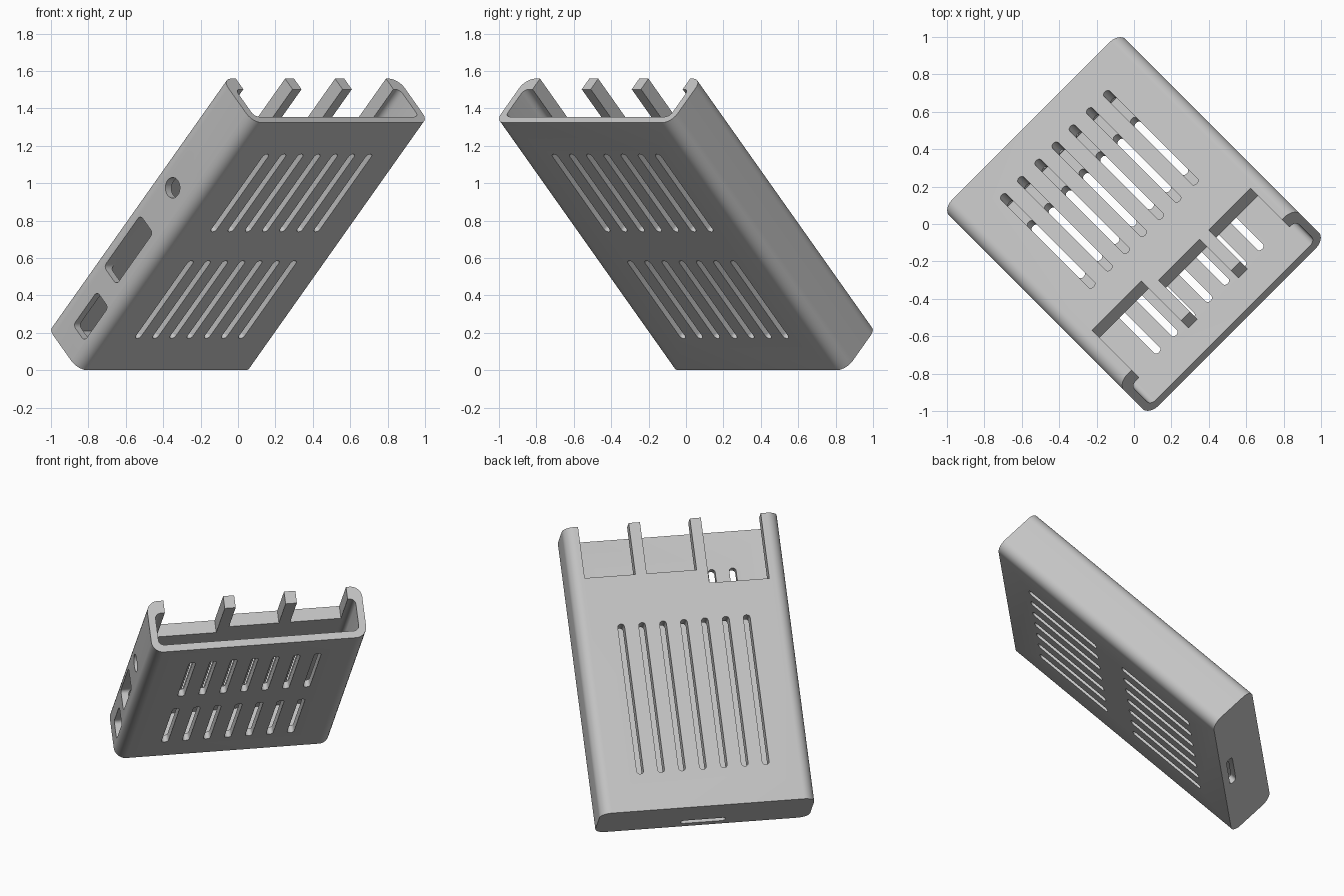
import bpy, bmesh, math
from mathutils import Matrix

if "Cube" in bpy.data.objects:
    bpy.data.objects.remove(bpy.data.objects["Cube"], do_unlink=True)

# Sleeve size in its own frame: w across, l along, t through the thickness
HALF_W, LENGTH, THICK = 0.667, 1.871, 0.333
SIDE, FLOOR, ROOF = 0.045, 0.045, 0.08
SLOT = 0.021                                   # half width of a vent slot


def prism(bm, plane, a, b, h, r=0.0, seg=6):
    """Rounded rectangle a x b in the given plane, extruded over range h."""
    place = {"wl": lambda p, q, s: (p, q, s),
             "wt": lambda p, q, s: (p, s, q),
             "lt": lambda p, q, s: (s, p, q)}[plane]
    corners = [(a[1], b[1], -1, -1), (a[0], b[1], 1, -1),
               (a[0], b[0], 1, 1), (a[1], b[0], -1, 1)]
    pts = []
    for i, (x, y, sx, sy) in enumerate(corners):
        if r == 0:
            pts.append((x, y))
            continue
        for k in range(seg + 1):
            ang = math.radians(90 * (i + k / seg))
            pts.append((x + sx * r + r * math.cos(ang), y + sy * r + r * math.sin(ang)))
    # drop doubled points where two arcs meet
    pts = [p for i, p in enumerate(pts) if math.dist(p, pts[i - 1]) > 1e-5]
    low, high = ([bm.verts.new(place(p, q, s)) for p, q in pts] for s in h)
    bm.faces.new(low)
    bm.faces.new(high)
    for i in range(len(pts)):
        bm.faces.new((low[i - 1], low[i], high[i], high[i - 1]))


def make(name, bm):
    bmesh.ops.recalc_face_normals(bm, faces=bm.faces)
    me = bpy.data.meshes.new(name)
    bm.to_mesh(me)
    bm.free()
    ob = bpy.data.objects.new(name, me)
    bpy.context.collection.objects.link(ob)
    return ob


# Solid rounded body
bm = bmesh.new()
prism(bm, "wt", (-HALF_W, HALF_W), (0, THICK), (0, LENGTH), 0.07, 10)
case = make("case_sleeve", bm)

# Cavity, open at the upper end
cavity = bmesh.new()
prism(cavity, "wt", (SIDE - HALF_W, HALF_W - SIDE), (FLOOR, THICK - ROOF),
      (SIDE, LENGTH + 0.1), 0.035)

# Vent slots and the three open bays that leave prongs in the roof
vents = bmesh.new()
for i in range(-3, 4):
    w = (0.13 * i - SLOT, 0.13 * i + SLOT)
    prism(vents, "wl", w, (0.24, 1.22), (THICK - 0.12, THICK + 0.1), SLOT - 0.001, 4)
    for l in ((0.24, 0.827), (1.046, 1.633)):
        prism(vents, "wl", w, l, (-0.1, FLOOR + 0.03), SLOT - 0.001, 4)
for w0, w1, l0 in ((-0.56, -0.188, 1.445), (-0.12, 0.19, 1.535), (0.26, 0.575, 1.535)):
    prism(vents, "wl", (w0, w1), (l0, LENGTH + 0.1), (THICK - 0.12, THICK + 0.1))

# Side ports, round socket and the end card slot
ports = bmesh.new()
side = (-HALF_W - 0.1, -HALF_W + SIDE + 0.04)
prism(ports, "lt", (0.145, 0.40), (0.075, 0.195), side, 0.025)
prism(ports, "lt", (0.53, 0.92), (0.117, 0.252), side, 0.025)
prism(ports, "lt", (1.141, 1.251), (0.128, 0.238), side, 0.0549, 8)
prism(ports, "wt", (-0.14, 0.14), (0.05, 0.10), (-0.1, SIDE + 0.04), 0.024)

cutters = [make(n + "_cutter", b) for n, b in
           (("cavity", cavity), ("vent", vents), ("port", ports))]
for cut in cutters:
    cut.hide_render = True
    mod = case.modifiers.new(cut.name, "BOOLEAN")
    mod.operation = "DIFFERENCE"
    mod.solver = "EXACT"
    mod.object = cut
bpy.context.view_layer.update()
deps = bpy.context.evaluated_depsgraph_get()
mesh = bpy.data.meshes.new_from_object(case.evaluated_get(deps))
case.modifiers.clear()
case.data = mesh
for cut in cutters:
    bpy.data.objects.remove(cut, do_unlink=True)

# Lean the sleeve 45 degrees and turn it 45 degrees about the vertical
s = math.sqrt(0.5)
d0 = (THICK - LENGTH) * s / 2
mesh.transform(Matrix(((s, 0.5, -0.5, d0 * s),
                       (s, -0.5, 0.5, -d0 * s),
                       (0, s, s, 0),
                       (0, 0, 0, 1))))
mesh.flip_normals()                            # the frame above is mirrored

# One plain grey
grey = bpy.data.materials.new("light_grey")
grey.use_nodes = True
colour = (0.55, 0.55, 0.55, 1)
grey.diffuse_color = colour
grey.node_tree.nodes["Principled BSDF"].inputs["Base Color"].default_value = colour
mesh.materials.clear()
mesh.materials.append(grey)

bpy.ops.object.select_all(action="DESELECT")
case.select_set(True)
bpy.context.view_layer.objects.active = case
bpy.ops.object.shade_smooth_by_angle(angle=math.radians(30))
